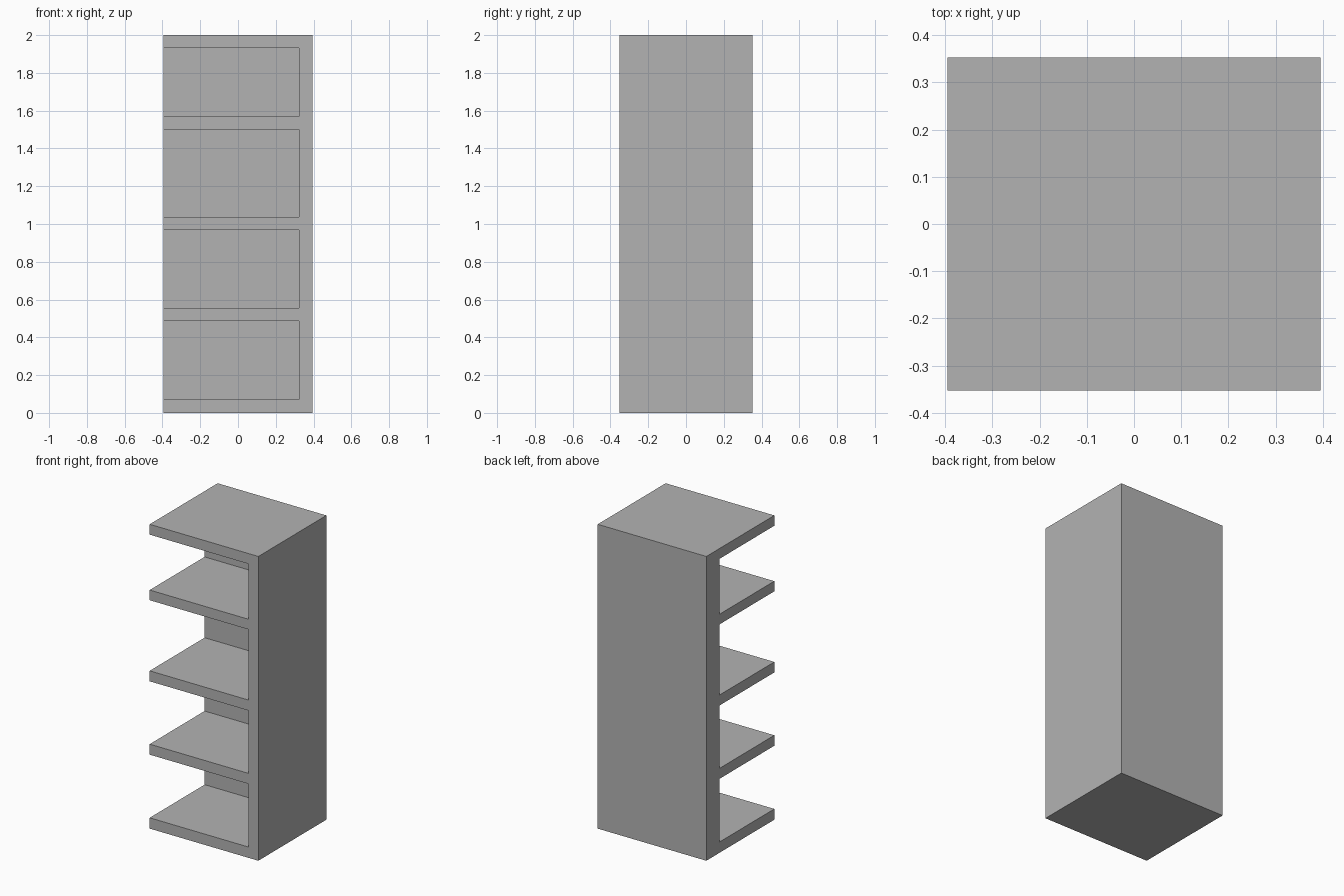
import bpy

cube = bpy.data.objects.get("Cube")
if cube:
    bpy.data.objects.remove(cube, do_unlink=True)

HX, HY, H = 0.395, 0.353, 2.0   # half width, half depth, height
INNER_X, INNER_Y = 0.323, 0.217  # inner faces of side and back panels
T = 0.068                        # shelf thickness

grey = bpy.data.materials.new("plain_grey")
grey.use_nodes = True
colour = (0.45, 0.45, 0.45, 1)
grey.diffuse_color = colour
grey.node_tree.nodes["Principled BSDF"].inputs["Base Color"].default_value = colour

# Stepped profile of the open bays: (bottom, top) of each shelf
shelves = [(0, 0.071), (0.486, 0.555), (0.968, 1.037), (1.501, 1.568), (H - T, H)]


def box(name, low, high):
    bpy.ops.mesh.primitive_cube_add(size=1, location=[(a + b) / 2 for a, b in zip(low, high)])
    ob = bpy.context.object
    ob.name = name
    ob.scale = [b - a for a, b in zip(low, high)]
    bpy.ops.object.transform_apply(location=False, rotation=False, scale=True)
    ob.data.materials.append(grey)
    return ob


# Solid block, with each bay between shelves cut open to the front and one side
cabinet = box("shelf_unit", (-HX, -HY, 0), (HX, HY, H))
for i, (lower, upper) in enumerate(zip(shelves, shelves[1:])):
    cutter = box(f"bay_cutter_{i + 1}", (-HX - 0.1, -HY - 0.1, lower[1]),
                 (INNER_X, INNER_Y, upper[0]))
    cutter.hide_render = True
    cutter.hide_set(True)
    cut = cabinet.modifiers.new(f"bay_{i + 1}", "BOOLEAN")
    cut.operation = "DIFFERENCE"
    cut.solver = "EXACT"
    cut.object = cutter
